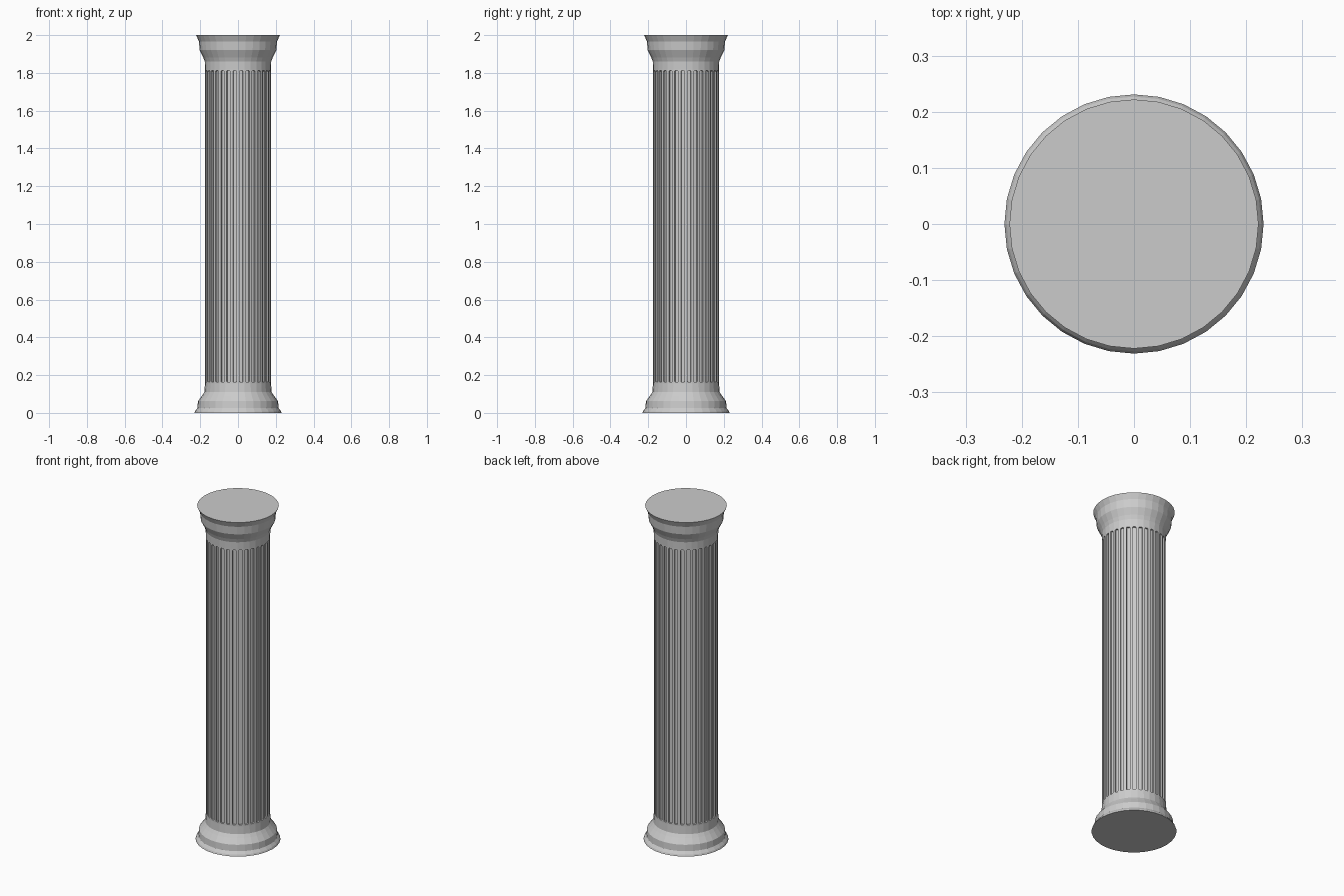
import bpy
import bmesh
from math import cos, sin, tau

cube = bpy.data.objects.get("Cube")
if cube:
    bpy.data.objects.remove(cube)

SIDES = 32
SHAFT_R = 0.175
FLUTE_BOTTOM, FLUTE_TOP = 0.155, 1.82

stone = bpy.data.materials.new("grey_stone")
stone.use_nodes = True
colour = (0.6, 0.6, 0.6, 1)
stone.diffuse_color = colour
stone.node_tree.nodes["Principled BSDF"].inputs["Base Color"].default_value = colour


def lathe(bm, profile):
    """Spin (radius, height) points into a closed faceted solid; returns bands of faces."""
    rings = [[bm.verts.new((r * cos(tau * i / SIDES), r * sin(tau * i / SIDES), z))
              for i in range(SIDES)] for r, z in profile]
    bands = []
    for low, high in zip(rings, rings[1:]):
        bands.append([bm.faces.new((low[i], low[(i + 1) % SIDES],
                                    high[(i + 1) % SIDES], high[i]))
                      for i in range(SIDES)])
    bm.faces.new(rings[0][::-1])
    bm.faces.new(rings[-1])
    return bands


def finish(bm, name):
    bm.normal_update()
    mesh = bpy.data.meshes.new(name)
    bm.to_mesh(mesh)
    bm.free()
    mesh.materials.append(stone)
    obj = bpy.data.objects.new(name, mesh)
    bpy.context.collection.objects.link(obj)


# One continuous column: moulded base, shaft, flared capital
base = [(0.231, 0), (0.227, 0.01), (0.215, 0.025), (0.212, 0.062),
        (0.19, 0.092), (0.178, 0.11)]
shaft = [(SHAFT_R, FLUTE_BOTTOM), (SHAFT_R, FLUTE_TOP)]
capital = [(0.176, 1.86), (0.184, 1.882), (0.203, 1.92), (0.207, 1.967), (0.222, 2)]

bm = bmesh.new()
bands = lathe(bm, base + shaft + capital)
bm.normal_update()

# Flutes: inset one panel per side, clip its corners, then sink it
panels = bands[len(base)]
bmesh.ops.inset_individual(bm, faces=panels, thickness=0.0105)
corners = list({v for f in panels for v in f.verts})
bmesh.ops.bevel(bm, geom=corners, offset=0.004, segments=1, affect='VERTICES')
bm.normal_update()
floors = [f for f in bm.faces if len(f.verts) == 8 and abs(f.normal.z) < 0.1
          and f.calc_area() > 0.01]
bmesh.ops.inset_individual(bm, faces=floors, thickness=0.001, depth=-0.009)
finish(bm, "fluted_column")
